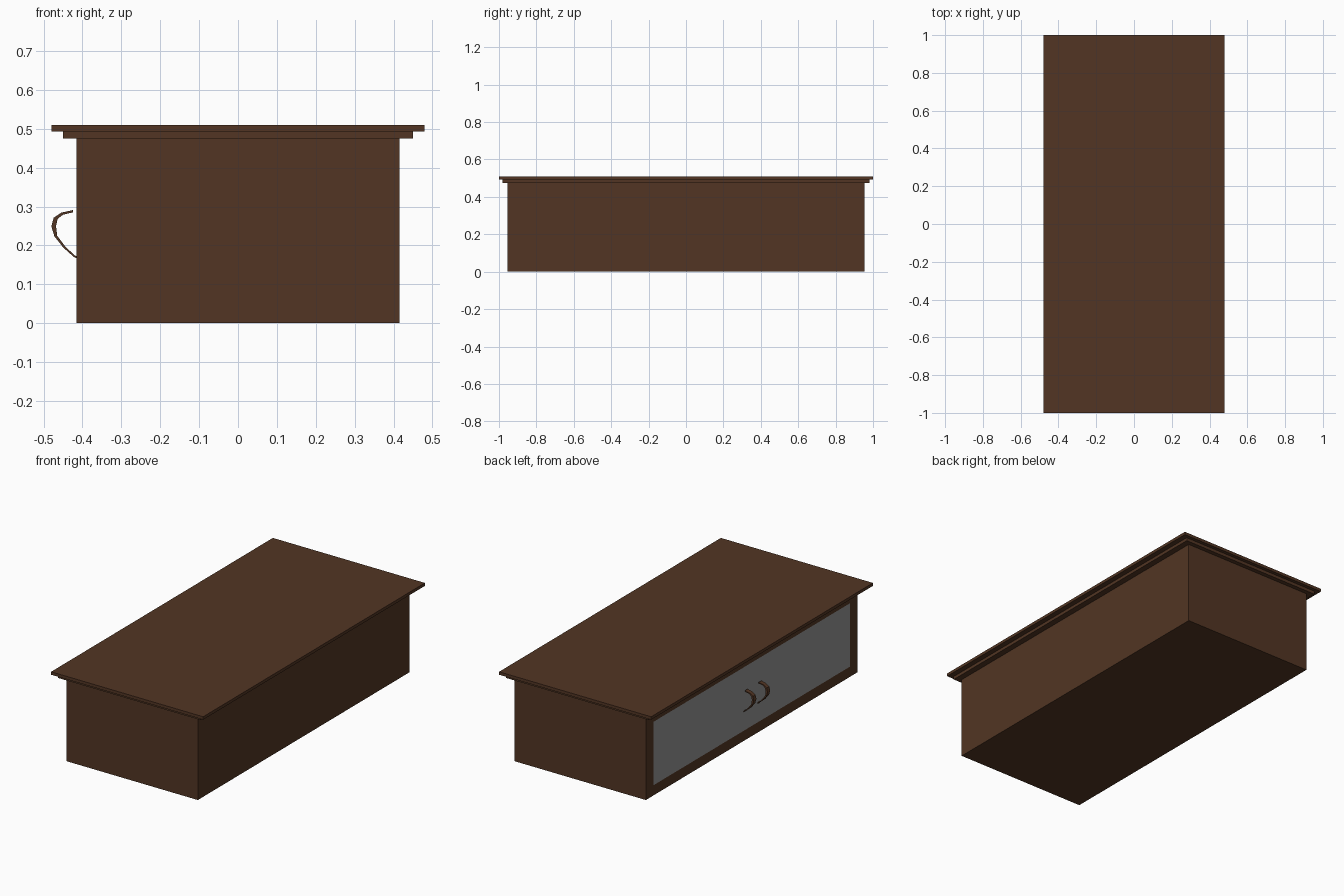
import bpy, bmesh

if "Cube" in bpy.data.objects:
    bpy.data.objects.remove(bpy.data.objects["Cube"])


def material(name, rgb):
    m = bpy.data.materials.new(name)
    m.diffuse_color = (*rgb, 1)
    m.use_nodes = True
    m.node_tree.nodes["Principled BSDF"].inputs["Base Color"].default_value = m.diffuse_color
    return m


WOOD = material("dark brown wood", (0.085, 0.036, 0.017))
GREY = material("grey panel", (0.30, 0.30, 0.30))


def finish(name, bm, *mats):
    bmesh.ops.recalc_face_normals(bm, faces=bm.faces[:])
    me = bpy.data.meshes.new(name)
    bm.to_mesh(me)
    bm.free()
    for m in mats:
        me.materials.append(m)
    ob = bpy.data.objects.new(name, me)
    bpy.context.collection.objects.link(ob)
    return ob


def box(hx, hy, z0, z1):
    bm = bmesh.new()
    bmesh.ops.create_cube(bm, size=1)
    for v in bm.verts:
        v.co = (v.co.x * 2 * hx, v.co.y * 2 * hy, z0 + (v.co.z + 0.5) * (z1 - z0))
    return bm


# cabinet body with a flush grey panel inset in the left face
bm = box(0.415, 0.955, 0, 0.475)
bm.normal_update()
door = min(bm.faces, key=lambda f: f.normal.x)
bmesh.ops.inset_individual(bm, faces=[door], thickness=0.05)
for v in door.verts:
    v.co.y = 0.885 if v.co.y > 0 else -0.885
    v.co.z = 0.42 if v.co.z > 0.24 else 0.058
door.material_index = 1
finish("cabinet_body", bm, WOOD, GREY)

# stepped top
finish("top_moulding", box(0.45, 0.98, 0.475, 0.493), WOOD)
finish("top_board", box(0.48, 1.0, 0.493, 0.51), WOOD)

# curved pull handles: outer and inner profile (x, z), extruded along y
OUTER = [(-0.424, 0.291), (-0.455, 0.284), (-0.474, 0.271), (-0.480, 0.249),
         (-0.472, 0.223), (-0.449, 0.194), (-0.422, 0.170), (-0.415, 0.167)]
INNER = [(-0.424, 0.285), (-0.450, 0.279), (-0.464, 0.268), (-0.468, 0.249),
         (-0.465, 0.225), (-0.445, 0.198), (-0.420, 0.174), (-0.415, 0.172)]


def handle(name, yc, width=0.024):
    bm = bmesh.new()
    rings = []
    for (ox, oz), (ix, iz) in zip(OUTER, INNER):
        a, b = yc - width / 2, yc + width / 2
        rings.append([bm.verts.new(p) for p in
                      ((ox, a, oz), (ox, b, oz), (ix, b, iz), (ix, a, iz))])
    for r, s in zip(rings, rings[1:]):
        for k in range(4):
            n = (k + 1) % 4
            bm.faces.new((r[k], r[n], s[n], s[k]))
    bm.faces.new(rings[0])
    bm.faces.new(rings[-1])
    finish(name, bm, WOOD)


handle("handle_back", 0.062)
handle("handle_front", -0.062)
